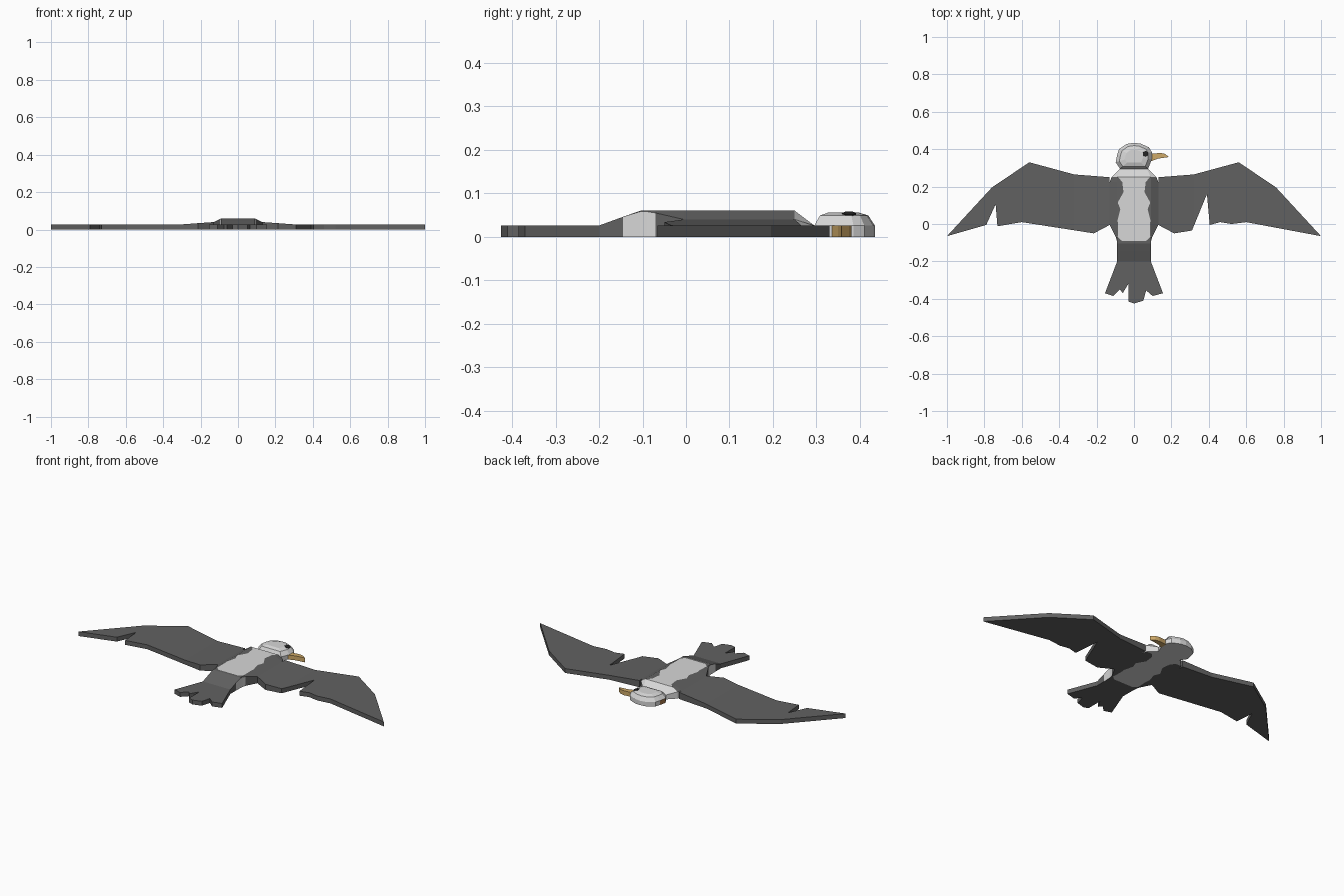
import bpy, bmesh, math

old = bpy.data.objects.get("Cube")
if old:
    bpy.data.objects.remove(old)


def material(name, rgb):
    m = bpy.data.materials.new(name)
    m.use_nodes = True
    m.diffuse_color = (*rgb, 1)
    m.node_tree.nodes["Principled BSDF"].inputs["Base Color"].default_value = (*rgb, 1)
    return m


DARK = material("dark_grey_feathers", (0.12, 0.12, 0.12))
LIGHT = material("pale_feathers", (0.68, 0.68, 0.68))
TAN = material("tan_beak", (0.62, 0.4, 0.14))
BROWN = material("orange_brown", (0.42, 0.2, 0.07))
BLACK = material("eye_black", (0.02, 0.02, 0.02))
THICK = 0.026


def finish(name, bm, *mats):
    bmesh.ops.recalc_face_normals(bm, faces=bm.faces)
    mesh = bpy.data.meshes.new(name)
    bm.to_mesh(mesh)
    bm.free()
    for m in mats:
        mesh.materials.append(m)
    obj = bpy.data.objects.new(name, mesh)
    bpy.context.collection.objects.link(obj)
    return obj


def prism(outline, height):
    bm = bmesh.new()
    base = bm.faces.new([bm.verts.new((x, y, 0)) for x, y in outline])
    top = bmesh.ops.extrude_face_region(bm, geom=[base])["geom"]
    for v in top:
        if isinstance(v, bmesh.types.BMVert):
            v.co.z = height
    return bm


# Wings: shared outer shape, each with its own gap in the trailing feathers
ROOT, BEND = 0.13, 0.32
leading = [(ROOT, 0.25), (BEND, 0.265), (0.56, 0.33), (0.76, 0.195), (1.0, -0.065)]
trailing = [(0.215, -0.05), (ROOT, -0.005)]
left_gap = [(0.6, 0.01), (0.52, 0), (0.46, 0.01), (0.405, -0.005), (0.39, 0.16), (0.31, -0.035)]
right_gap = [(0.79, -0.005), (0.74, 0.105), (0.73, -0.012), (0.6, 0.01)]
for name, side, gap in (("left_wing", 1, left_gap), ("right_wing", -1, right_gap)):
    bm = prism([(side * x, y) for x, y in leading + gap + trailing], THICK)
    bmesh.ops.bisect_plane(bm, geom=bm.verts[:] + bm.edges[:] + bm.faces[:],
                           plane_co=(side * BEND, 0, 0), plane_no=(1, 0, 0))
    # Swell the top towards the shoulder
    for v in bm.verts:
        if v.co.z > 0.01:
            v.co.z += 0.014 * max(0, BEND - abs(v.co.x)) / (BEND - ROOT)
    finish(name, bm, DARK)

# Tail fan
tail = [(-0.09, -0.2), (-0.155, -0.37), (-0.11, -0.385), (-0.075, -0.35), (-0.06, -0.37),
        (-0.03, -0.32), (-0.03, -0.415), (0, -0.425), (0.05, -0.41), (0.065, -0.355),
        (0.1, -0.385), (0.155, -0.37), (0.09, -0.2)]
finish("tail", prism(tail, THICK), DARK)

# Body: rows of y, top z, patch half width, ridge half width, flank half width, flank z
rows = [(0.295, 0.026, 0.065, 0.07, 0.075, 0.026),
        (0.25, 0.06, 0.085, 0.09, 0.12, 0.04),
        (0.225, 0.06, 0.063, 0.09, 0.13, 0.04),
        (0.17, 0.06, 0.056, 0.09, 0.13, 0.04),
        (0.115, 0.06, 0.087, 0.09, 0.13, 0.04),
        (0.08, 0.06, 0.073, 0.09, 0.13, 0.04),
        (0.02, 0.06, 0.088, 0.09, 0.13, 0.04),
        (-0.005, 0.06, 0.085, 0.09, 0.13, 0.04),
        (-0.07, 0.06, 0.087, 0.09, 0.097, 0.055),
        (-0.09, 0.06, 0.065, 0.09, 0.092, 0.058),
        (-0.105, 0.06, 0.065, 0.09, 0.091, 0.058),
        (-0.145, 0.046, 0.065, 0.088, 0.09, 0.046),
        (-0.2, THICK, 0.065, 0.088, 0.09, THICK)]
bm = bmesh.new()
loops = []
for y, z, patch, ridge, flank, fz in rows:
    top = [(-flank, fz), (-ridge, z), (-patch, z), (patch, z), (ridge, z), (flank, fz)]
    ring = top + [(x, 0) for x, _ in reversed(top)]
    loops.append([bm.verts.new((x, y, h)) for x, h in ring])
for a, b in zip(loops, loops[1:]):
    y = (a[0].co.y + b[0].co.y) / 2
    n = len(a)
    for i in range(n):
        j = (i + 1) % n
        f = bm.faces.new((a[i], a[j], b[j], b[i]))
        if i in (5, 11):
            pale = y > 0.23 or -0.145 < y < -0.07
        elif i in (2, 8):
            pale = y > -0.09
        else:
            pale = y > 0.25
        f.material_index = int(pale)
bm.faces.new(loops[0]).material_index = 1
bm.faces.new(loops[-1])
finish("body", bm, DARK, LIGHT)

# Head: stacked rings of one outline, turned in profile
outline = [(-0.075, 0.295), (-0.098, 0.33), (-0.09, 0.37), (-0.08, 0.4), (-0.04, 0.428),
           (0, 0.434), (0.035, 0.43), (0.08, 0.41), (0.095, 0.385), (0.095, 0.345),
           (0.075, 0.295)]
bm = bmesh.new()
rings = []
for scale, z in ((1, 0), (1, THICK), (0.8, 0.049), (0.5, 0.056)):
    rings.append([bm.verts.new((x * scale, 0.36 + (y - 0.36) * scale, z)) for x, y in outline])
for k, (a, b) in enumerate(zip(rings, rings[1:])):
    for i in range(len(a)):
        j = (i + 1) % len(a)
        f = bm.faces.new((a[i], a[j], b[j], b[i]))
        f.material_index = int(k == 0 and i == 1)
bm.faces.new(rings[0])
bm.faces.new(rings[-1])
finish("head", bm, LIGHT, BROWN)

# Beak
beak = [(0.09, 0.335), (0.13, 0.35), (0.187, 0.358), (0.165, 0.375), (0.14, 0.38), (0.09, 0.375)]
finish("beak", prism(beak, THICK), TAN)

# Eye: thin plate lying on the slope of the head
bm = bmesh.new()
bmesh.ops.create_cone(bm, cap_ends=True, segments=6, radius1=0.016, radius2=0.016, depth=0.004)
eye = finish("eye", bm, BLACK)
eye.location = (0.062, 0.375, 0.053)
eye.rotation_euler = (0, math.radians(14), 0)
